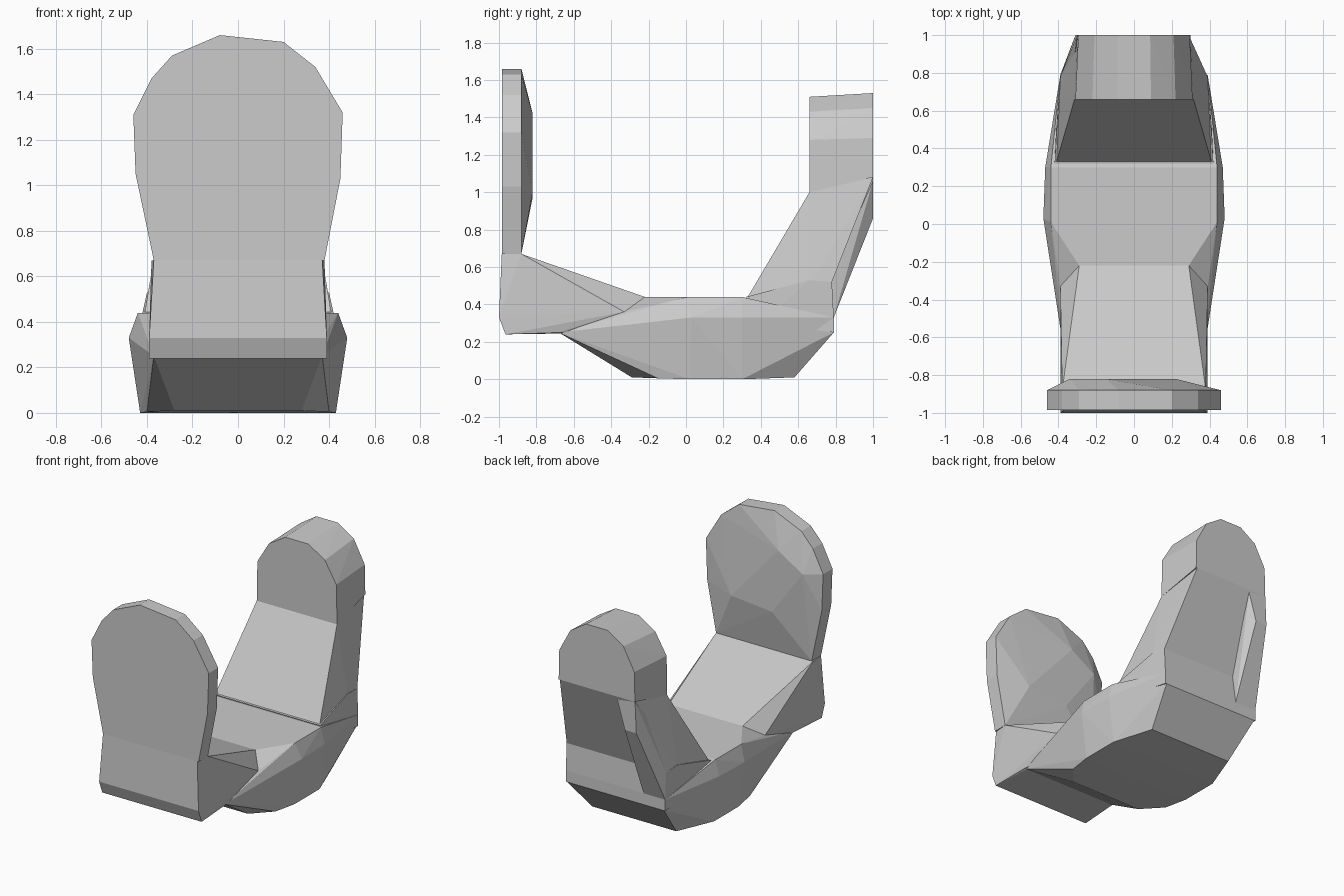
import bpy, bmesh


def both(points):
    """Mirror (x, y, z) points across x = 0."""
    return [(s * x, y, z) for x, y, z in points for s in (-1, 1)]


def hull(name, points):
    """Faceted solid around the given points."""
    bm = bmesh.new()
    for p in points:
        bm.verts.new(p)
    bmesh.ops.remove_doubles(bm, verts=bm.verts, dist=0.0001)
    res = bmesh.ops.convex_hull(bm, input=bm.verts)
    loose = [v for v in bm.verts if not v.link_faces]
    bmesh.ops.delete(bm, geom=loose, context='VERTS')
    bmesh.ops.dissolve_limit(bm, angle_limit=0.01, verts=bm.verts, edges=bm.edges)
    bmesh.ops.recalc_face_normals(bm, faces=bm.faces)
    me = bpy.data.meshes.new(name)
    bm.to_mesh(me)
    bm.free()
    ob = bpy.data.objects.new(name, me)
    bpy.context.collection.objects.link(ob)
    return ob


# Upright rounded front plate with a shallow bulge on its inner side
outline = [(-.37, .67), (-.45, 1.05), (-.46, 1.31), (-.38, 1.47), (-.29, 1.57),
           (-.08, 1.66), (.2, 1.63), (.34, 1.52), (.46, 1.32), (.45, 1.03), (.38, .67)]
bulge = [(-.34, -.82, 1.30), (-.15, -.82, 1.42), (.22, -.82, 1.0), (-.1, -.82, .97)]
hull("front_plate", [(x, y, z) for x, z in outline for y in (-.985, -.88)] + bulge)

# Wedge joining the plate to the base
hull("front_neck", both([
    (.37, -.985, .67), (.38, -.88, .67), (.39, -1, .33), (.39, -.965, .24),
    (.38, -.68, .25), (.39, -.33, .36), (.29, -.22, .44), (0, -.27, .44),
    (.33, -.3, .25)]))

# Faceted bowl-like base with a flat underside
hull("base", both([
    (.28, -.29, .01), (.40, -.15, .005), (.43, .02, 0), (.43, .3, 0), (.33, .58, .01),
    (.37, -.68, .25), (.39, -.33, .36), (.48, .03, .33), (.47, .3, .33),
    (.40, .67, .33), (.38, .79, .25), (.39, .79, .33),
    (.29, -.22, .44), (.44, .01, .44), (.44, .3, .44)]))

# Sloping rear arm and the thicker root below it
hull("rear_arm_root", both([
    (.42, .32, .44), (.42, .4, .3), (.39, .79, .25), (.39, .79, .33), (.39, .78, .52),
    (.40, .66, .53)]))
hull("rear_arm", both([
    (.41, .33, .44), (.315, .66, 1.0), (.29, 1, 1.08), (.39, .78, .52), (.40, .66, .5)]))

# Rounded head on top of the rear arm
head = [(.315, 1.0, 1.08), (.31, 1.28, 1.29), (.22, 1.43, 1.45), (.09, 1.51, 1.53)]
hull("rear_head", both([(x, .66, zi) for x, zi, zo in head]
                       + [(x * .95, 1, zo) for x, zi, zo in head]))

# Fin down the back of the arm, on one side only
hull("rear_fin", [
    (-.30, 1, 1.08), (-.16, 1, 1.06), (-.31, 1, .86), (-.22, 1, .86),
    (-.39, .79, .33), (-.22, .79, .33), (-.39, .78, .52), (-.2, .76, .52),
    (-.32, .85, .9)])
